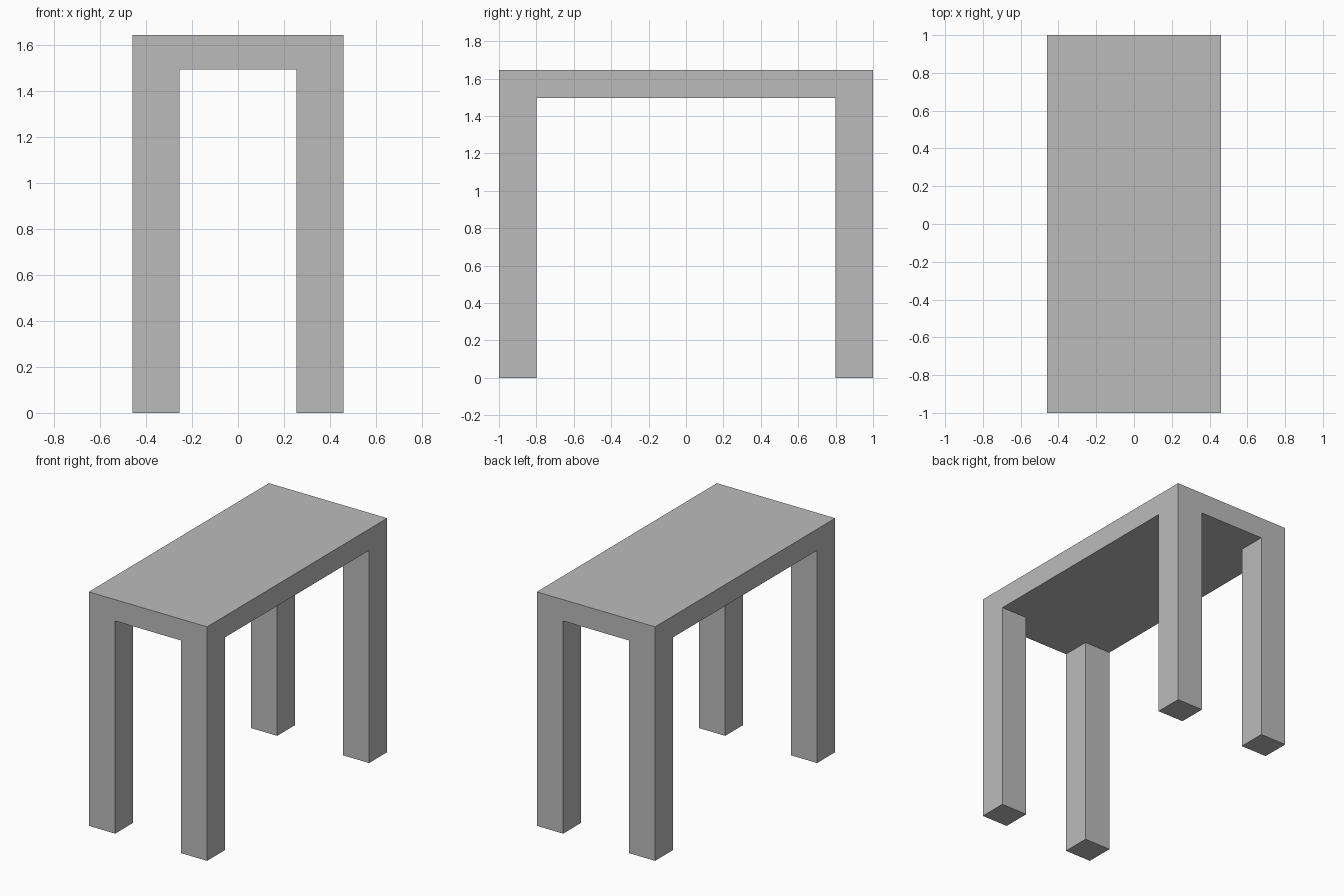
import bpy
import bmesh

if "Cube" in bpy.data.objects:
    bpy.data.objects.remove(bpy.data.objects["Cube"], do_unlink=True)

HALF_X, HALF_Y = 0.46, 1.0
LEG_X, LEG_Y = 0.205, 0.2
HEIGHT, UNDERSIDE = 1.645, 1.495

# Plain grey material
grey = bpy.data.materials.new("plain_grey")
grey.use_nodes = True
colour = (0.5, 0.5, 0.5, 1)
grey.diffuse_color = colour
grey.node_tree.nodes["Principled BSDF"].inputs["Base Color"].default_value = colour

# Underside laid out as a three by three grid, corners marking the legs
bm = bmesh.new()
xs = (-HALF_X, LEG_X - HALF_X, HALF_X - LEG_X, HALF_X)
ys = (-HALF_Y, LEG_Y - HALF_Y, HALF_Y - LEG_Y, HALF_Y)
grid = [[bm.verts.new((x, y, UNDERSIDE)) for y in ys] for x in xs]
cells = {}
for i in range(3):
    for j in range(3):
        cells[i, j] = bm.faces.new((grid[i][j], grid[i][j + 1],
                                    grid[i + 1][j + 1], grid[i + 1][j]))


def extrude(faces, distance, keep):
    """Extrude a region of faces vertically."""
    result = bmesh.ops.extrude_face_region(bm, geom=faces, use_keep_orig=keep)
    verts = [g for g in result["geom"] if isinstance(g, bmesh.types.BMVert)]
    bmesh.ops.translate(bm, verts=verts, vec=(0, 0, distance))


# Table top, then four legs flush with its corners
corners = [cells[i, j] for i in (0, 2) for j in (0, 2)]
extrude(list(cells.values()), HEIGHT - UNDERSIDE, True)
for corner in corners:
    extrude([corner], -UNDERSIDE, False)
    if corner.is_valid:
        bm.faces.remove(corner)

# Merge coplanar faces so that the sides run unbroken into the legs
bmesh.ops.recalc_face_normals(bm, faces=bm.faces[:])
bmesh.ops.dissolve_limit(bm, angle_limit=0.01, verts=bm.verts[:], edges=bm.edges[:])
bmesh.ops.recalc_face_normals(bm, faces=bm.faces[:])

mesh = bpy.data.meshes.new("table")
bm.to_mesh(mesh)
bm.free()
mesh.materials.append(grey)
table = bpy.data.objects.new("table", mesh)
bpy.context.collection.objects.link(table)
